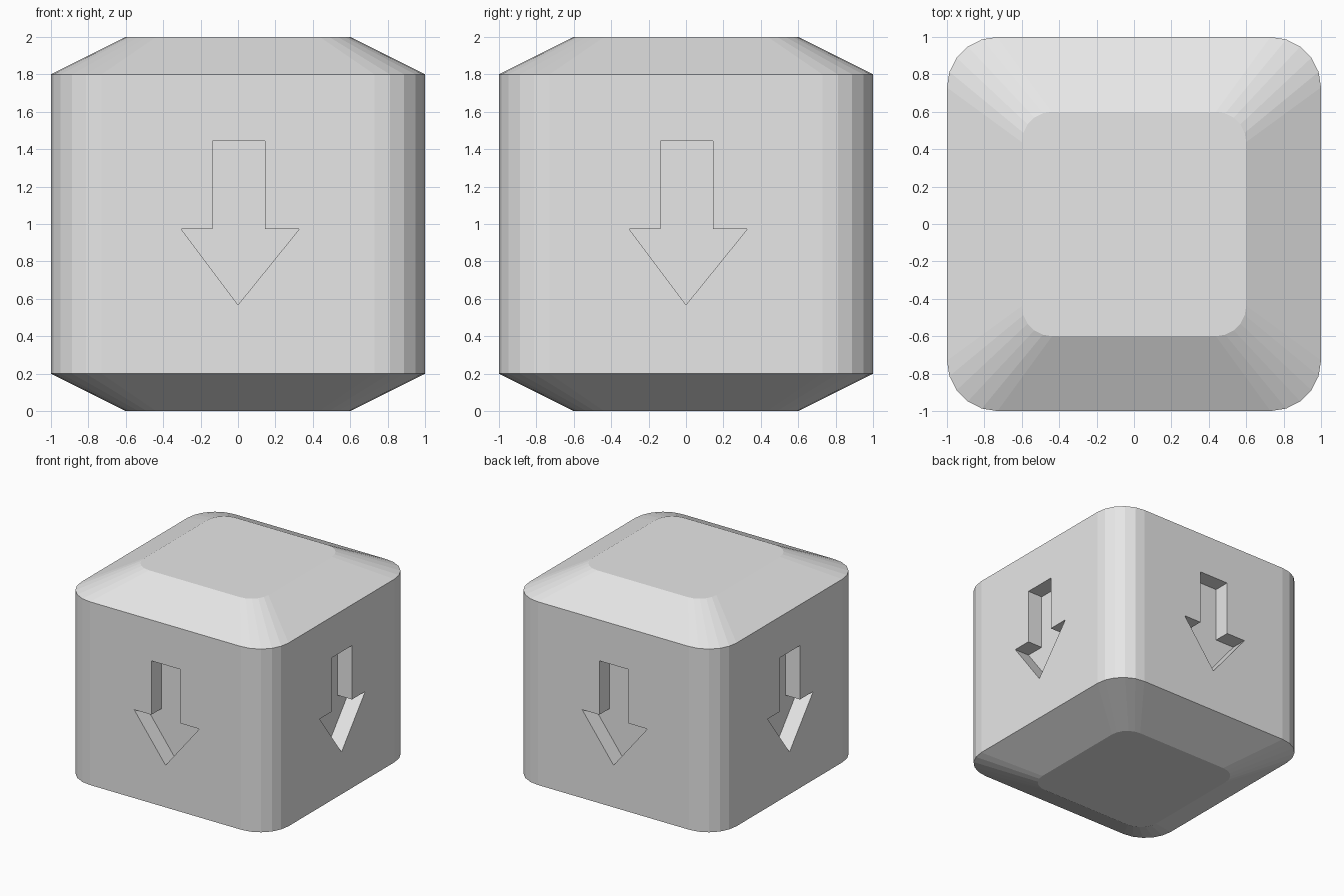
import bpy, bmesh, math
from mathutils import Matrix

cube = bpy.data.objects.get("Cube")
if cube:
    bpy.data.objects.remove(cube)

HALF, RADIUS, STEPS = 1.0, 0.27, 5
ARROW_DEPTH = 0.14

grey = bpy.data.materials.new("light grey")
grey.use_nodes = True
grey.diffuse_color = (0.8, 0.8, 0.8, 1)
grey.node_tree.nodes["Principled BSDF"].inputs["Base Color"].default_value = (0.8, 0.8, 0.8, 1)


def make_object(name, bm):
    bmesh.ops.recalc_face_normals(bm, faces=bm.faces[:])
    mesh = bpy.data.meshes.new(name)
    bm.to_mesh(mesh)
    bm.free()
    mesh.materials.append(grey)
    obj = bpy.data.objects.new(name, mesh)
    bpy.context.collection.objects.link(obj)
    return obj


def rounded_square():
    """Outline of the block, counter-clockwise."""
    points = []
    centre = HALF - RADIUS
    for corner in range(4):
        turn = Matrix.Rotation(corner * math.pi / 2, 2)
        for i in range(STEPS + 1):
            a = math.pi / 2 * i / STEPS
            x, y = centre + RADIUS * math.cos(a), centre + RADIUS * math.sin(a)
            points.append((turn[0][0] * x + turn[0][1] * y,
                           turn[1][0] * x + turn[1][1] * y))
    return points


# Rounded block with tapered top and bottom
bm = bmesh.new()
rings = [[bm.verts.new((x * s, y * s, z)) for x, y in rounded_square()]
         for z, s in ((0, 0.6), (0.2, 1), (1.8, 1), (2, 0.6))]
for low, high in zip(rings, rings[1:]):
    n = len(low)
    for i in range(n):
        j = (i + 1) % n
        bm.faces.new((low[i], low[j], high[j], high[i]))
bm.faces.new(rings[0][::-1])
bm.faces.new(rings[-1])
block = make_object("block", bm)

# Down arrow prisms for the four sides
ARROW = [(-0.137, 1.443), (0.145, 1.443), (0.145, 0.972), (0.327, 0.972),
         (0, 0.568), (-0.303, 0.972), (-0.137, 0.972)]
bm = bmesh.new()
for side in range(4):
    face = bm.faces.new([bm.verts.new((x, -HALF - 0.1, z)) for x, z in ARROW])
    result = bmesh.ops.extrude_face_region(bm, geom=[face])
    back = [v for v in result["geom"] if isinstance(v, bmesh.types.BMVert)]
    bmesh.ops.translate(bm, verts=back, vec=(0, 0.1 + ARROW_DEPTH, 0))
    prism = list(face.verts) + back if face.is_valid else bm.verts[-2 * len(ARROW):]
    bmesh.ops.rotate(bm, verts=prism, cent=(0, 0, 0),
                     matrix=Matrix.Rotation(side * math.pi / 2, 3, "Z"))
cutter = make_object("arrow_cutter", bm)
cutter.hide_render = True

# Recess the arrows
cut = block.modifiers.new("arrow recesses", "BOOLEAN")
cut.operation = "DIFFERENCE"
cut.solver = "EXACT"
cut.object = cutter
bpy.context.view_layer.objects.active = block
bpy.ops.object.modifier_apply(modifier=cut.name)
bpy.data.objects.remove(cutter)
